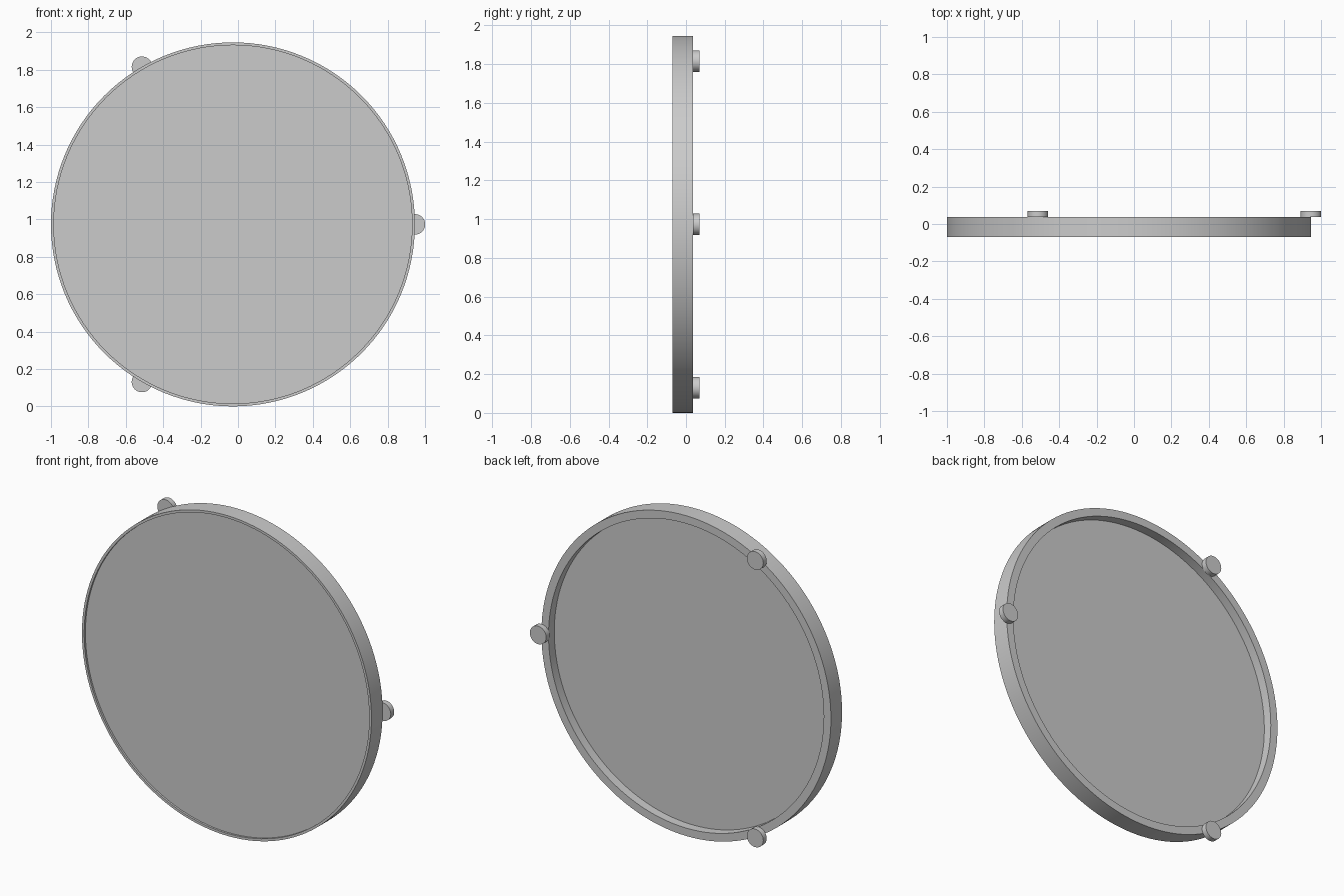
import bpy, bmesh
from math import cos, sin, pi, radians

if "Cube" in bpy.data.objects:
    bpy.data.objects.remove(bpy.data.objects["Cube"])

CX, CZ, R = -0.027, 0.973, 0.973   # disc centre and outer radius
SEG = 128


def lathe(name, profile, cx, cz, seg):
    """Revolve a (radius, y) profile, closed at both ends on the axis, around y."""
    bm = bmesh.new()
    rings = []
    for r, y in profile:
        n = seg if r > 0 else 1
        rings.append([bm.verts.new((cx + r * cos(2 * pi * i / seg), y,
                                    cz + r * sin(2 * pi * i / seg))) for i in range(n)])
    for a, b in zip(rings, rings[1:]):
        # flat caps are single polygons, the rest are quad bands
        if len(a) == 1:
            bm.faces.new(b)
        elif len(b) == 1:
            bm.faces.new(a)
        else:
            for i in range(seg):
                j = (i + 1) % seg
                bm.faces.new((a[i], a[j], b[j], b[i]))
    loose = [v for v in bm.verts if not v.link_faces]
    bmesh.ops.delete(bm, geom=loose, context='VERTS')
    bmesh.ops.recalc_face_normals(bm, faces=bm.faces[:])
    mesh = bpy.data.meshes.new(name)
    bm.to_mesh(mesh)
    bm.free()
    ob = bpy.data.objects.new(name, mesh)
    bpy.context.collection.objects.link(ob)
    bpy.ops.object.select_all(action='DESELECT')
    ob.select_set(True)
    bpy.context.view_layer.objects.active = ob
    bpy.ops.object.shade_smooth_by_angle(angle=radians(30))
    return ob


# Round panel with a thin front lip and a deeper recessed back rim
lathe("round_panel", [(0, -0.058), (0.958, -0.058), (0.958, -0.07), (R, -0.07),
                      (R, 0.037), (0.925, 0.037), (0.925, -0.018), (0, -0.018)],
      CX, CZ, SEG)

# Three mounting pads on the back rim
for k in range(3):
    a = 2 * pi * k / 3
    lathe(f"mounting_pad_{k + 1}", [(0, 0.037), (0.055, 0.037), (0.055, 0.07), (0, 0.07)],
          CX + R * cos(a), CZ + R * sin(a), 32)
